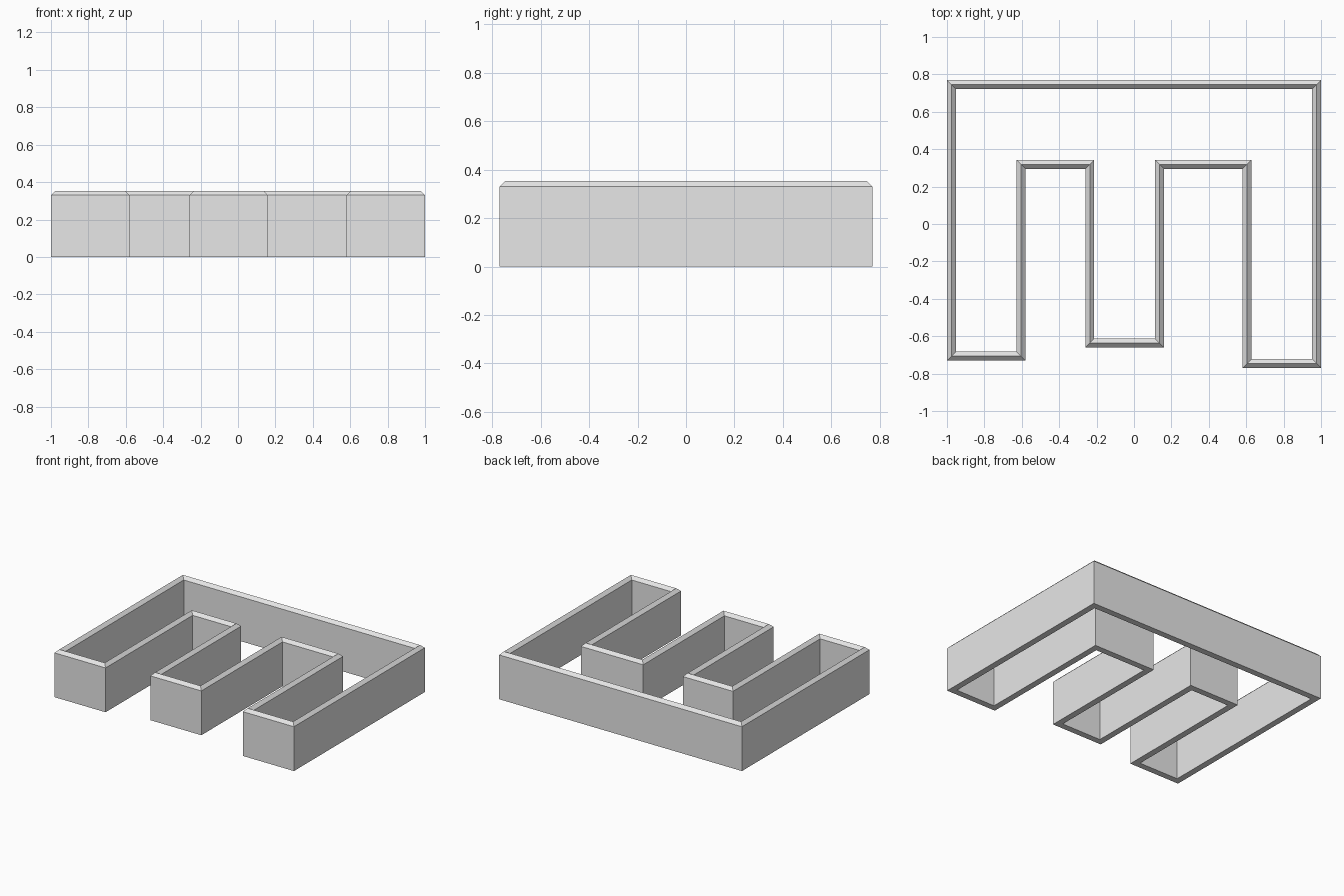
import bpy
import bmesh
from mathutils import Vector

cube = bpy.data.objects.get("Cube")
if cube:
    bpy.data.objects.remove(cube, do_unlink=True)

# Plain grey for the whole wall
grey = bpy.data.materials.new("light grey")
grey.use_nodes = True
colour = (0.8, 0.8, 0.8, 1)
grey.diffuse_color = colour
grey.node_tree.nodes["Principled BSDF"].inputs["Base Color"].default_value = colour

WIDTH, EAVE, RIDGE = 0.047, 0.33, 0.353

# Outer footprint, counter-clockwise: three legs joined by a back bar
outline = [Vector(p) for p in (
    (-1, 0.77), (-1, -0.73), (-0.58, -0.73), (-0.58, 0.295),
    (-0.26, 0.295), (-0.26, -0.66), (0.16, -0.66), (0.16, 0.295),
    (0.58, 0.295), (0.58, -0.77), (1, -0.77), (1, 0.77))]


def inset(points, d):
    """Move a right-angled outline inwards by d with mitred corners."""
    result = []
    for i, p in enumerate(points):
        a = (p - points[i - 1]).normalized()
        b = (points[(i + 1) % len(points)] - p).normalized()
        result.append(p + d * Vector((-a.y - b.y, a.x + b.x)))
    return result


# Wall cross-section (inset, height): sides, sloping coping, flat underside
section = [(0, 0), (0, EAVE), (WIDTH / 2, RIDGE), (WIDTH, EAVE), (WIDTH, 0)]

bm = bmesh.new()
rings = [[bm.verts.new((p.x, p.y, z)) for p in inset(outline, d)]
         for d, z in section]
count = len(outline)
for k, ring in enumerate(rings):
    following = rings[(k + 1) % len(rings)]
    for i in range(count):
        j = (i + 1) % count
        bm.faces.new((ring[i], ring[j], following[j], following[i]))
bmesh.ops.recalc_face_normals(bm, faces=bm.faces)

mesh = bpy.data.meshes.new("perimeter_wall")
bm.to_mesh(mesh)
bm.free()
mesh.materials.append(grey)
wall = bpy.data.objects.new("perimeter_wall", mesh)
bpy.context.collection.objects.link(wall)
